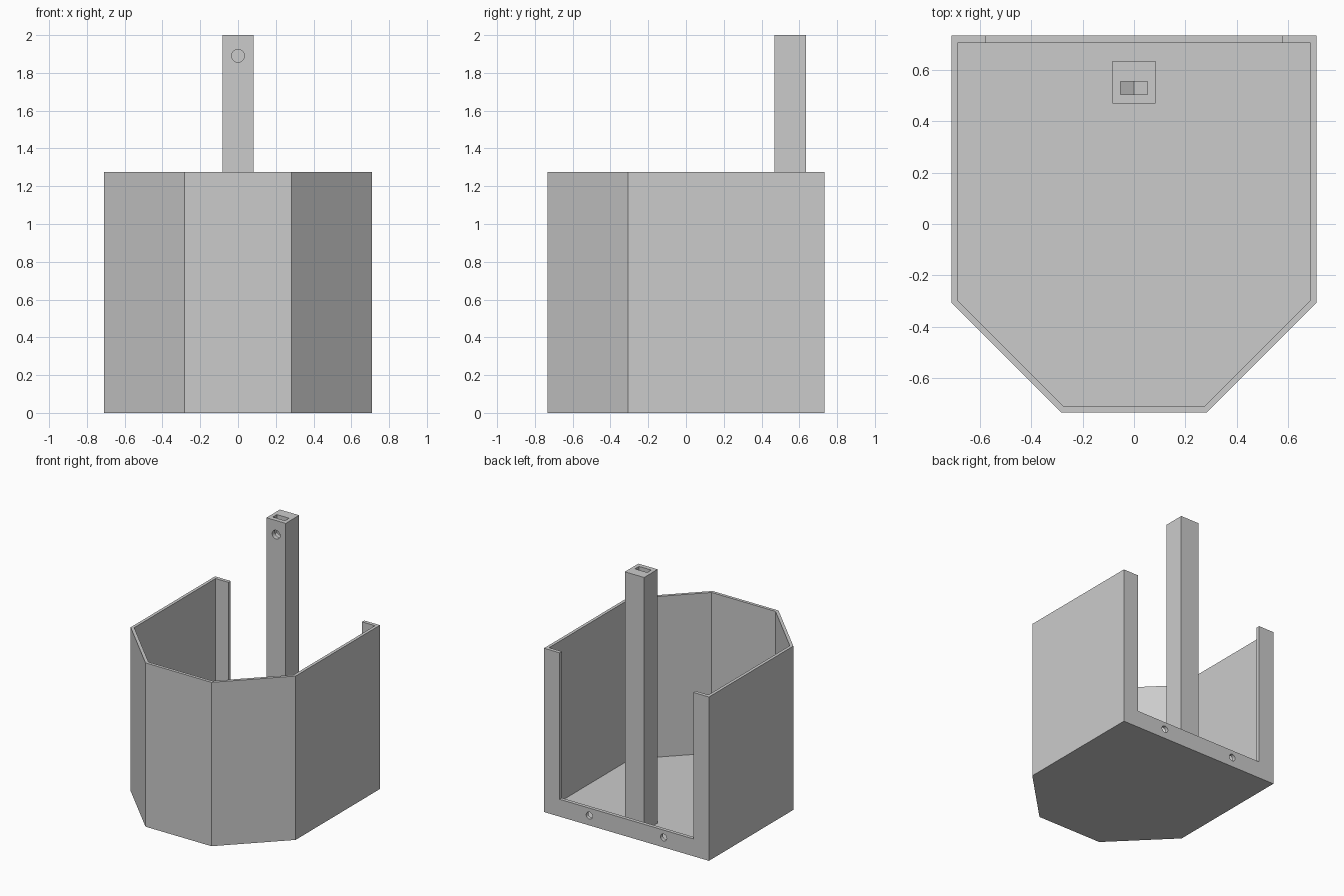
import bpy, bmesh, math
from mathutils import Matrix, Vector

cube = bpy.data.objects.get("Cube")
if cube:
    bpy.data.objects.remove(cube, do_unlink=True)

# Single plain grey
grey = bpy.data.materials.new("plain_grey")
grey.use_nodes = True
colour = (0.6, 0.6, 0.6, 1)
grey.diffuse_color = colour
grey.node_tree.nodes["Principled BSDF"].inputs["Base Color"].default_value = colour


def finish(name, bm):
    bmesh.ops.recalc_face_normals(bm, faces=bm.faces)
    mesh = bpy.data.meshes.new(name)
    bm.to_mesh(mesh)
    bm.free()
    mesh.materials.append(grey)
    obj = bpy.data.objects.new(name, mesh)
    bpy.context.collection.objects.link(obj)
    return obj


def prism(name, points, direction):
    """Extrude a closed outline of 3D points along a direction."""
    bm = bmesh.new()
    face = bm.faces.new([bm.verts.new(p) for p in points])
    grown = bmesh.ops.extrude_face_region(bm, geom=[face])["geom"]
    verts = [g for g in grown if isinstance(g, bmesh.types.BMVert)]
    bmesh.ops.translate(bm, verts=verts, vec=Vector(direction))
    return finish(name, bm)


def box(name, x0, x1, y0, y1, z0, z1):
    outline = [(x0, y0, z0), (x1, y0, z0), (x1, y1, z0), (x0, y1, z0)]
    return prism(name, outline, (0, 0, z1 - z0))


def hole(name, x, z, radius, y0, y1):
    """Round cutter running front to back."""
    bm = bmesh.new()
    place = Matrix.Translation((x, (y0 + y1) / 2, z)) @ Matrix.Rotation(math.pi / 2, 4, "X")
    bmesh.ops.create_cone(bm, cap_ends=True, segments=32, radius1=radius,
                          radius2=radius, depth=y1 - y0, matrix=place)
    return finish(name, bm)


def cut(target, cutter):
    cutter.hide_render = True
    mod = target.modifiers.new("cut", "BOOLEAN")
    mod.operation = "DIFFERENCE"
    mod.solver = "EXACT"
    mod.object = cutter
    bpy.context.view_layer.objects.active = target
    bpy.ops.object.modifier_apply(modifier=mod.name)
    bpy.data.objects.remove(cutter, do_unlink=True)


def tray_outline(half_x, back, front, nose_x, shoulder_y, z):
    right = [(half_x, back, z), (half_x, shoulder_y, z), (nose_x, front, z)]
    return right + [(-x, y, h) for x, y, h in reversed(right)]


# Bin shell with chamfered front corners
HEIGHT, FLOOR, RIM = 1.275, 0.025, 0.135
bin_shell = prism("bin_shell", tray_outline(0.71, 0.732, -0.732, 0.284, -0.306, 0),
                  (0, 0, HEIGHT))
cut(bin_shell, prism("inside", tray_outline(0.686, 0.704, -0.708, 0.275, -0.297, FLOOR),
                     (0, 0, HEIGHT)))

# Open back, leaving a rim at the sides and bottom
cut(bin_shell, box("back_opening", -0.575, 0.575, 0.65, 0.8, RIM, HEIGHT + 0.1))
for x in (-0.32, 0.32):
    cut(bin_shell, hole("rim_hole", x, 0.077, 0.027, 0.66, 0.8))

# Upright post with a blind screw hole and a nut slot open at the top
post = box("post", -0.083, 0.083, 0.468, 0.634, FLOOR, 2)
cut(post, hole("screw_hole", 0, 1.89, 0.034, 0.4, 0.58))
slot = [(-0.053, 2.1), (-0.053, 1.86), (0, 1.83), (0.053, 1.86), (0.053, 2.1)]
cut(post, prism("nut_slot", [(x, 0.503, z) for x, z in slot], (0, 0.05, 0)))

# Smooth only the round holes
for obj in (bin_shell, post):
    bpy.ops.object.select_all(action="DESELECT")
    obj.select_set(True)
    bpy.context.view_layer.objects.active = obj
    bpy.ops.object.shade_smooth_by_angle(angle=math.radians(25))
